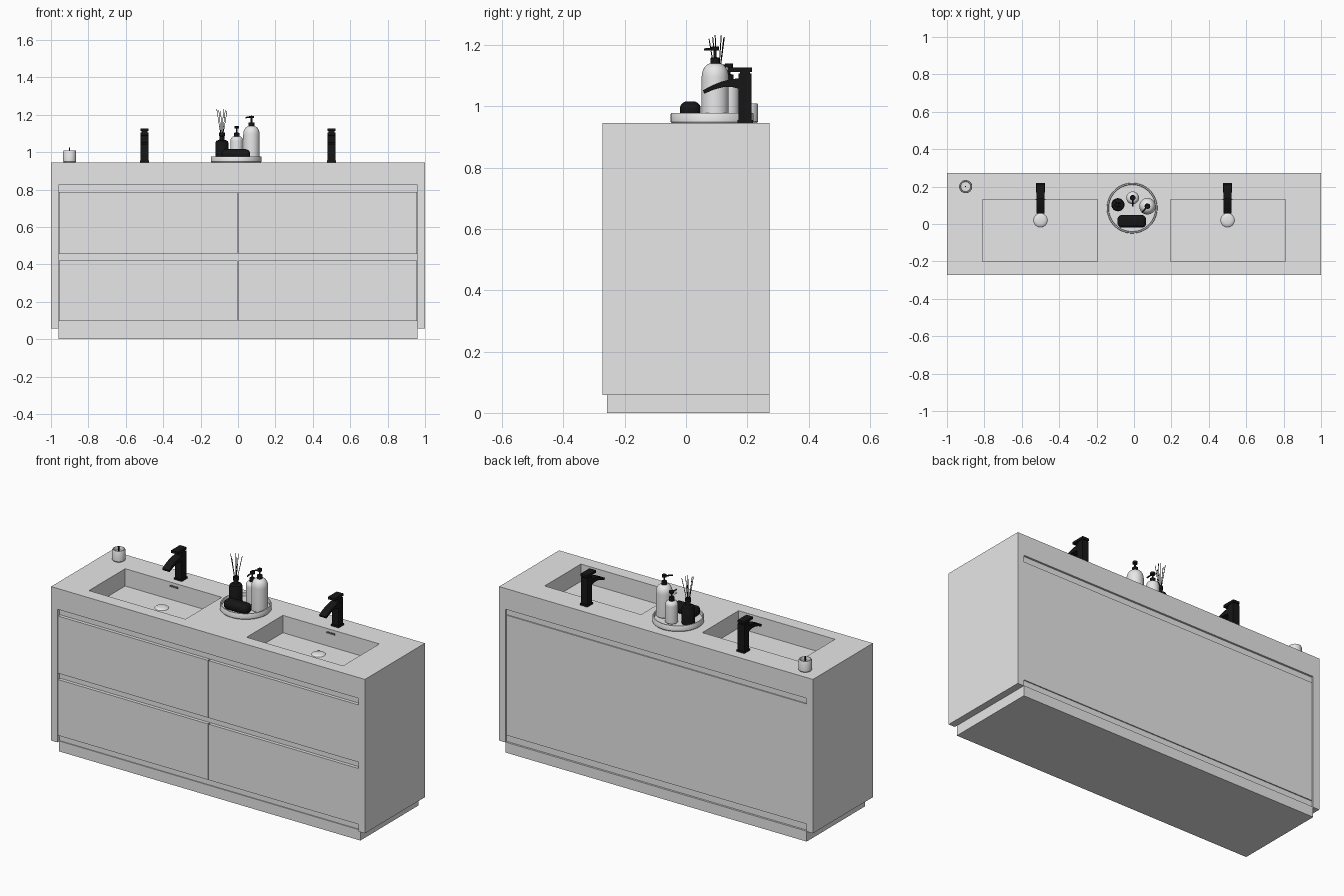
import bpy, bmesh, math
from mathutils import Vector

if "Cube" in bpy.data.objects:
    bpy.data.objects.remove(bpy.data.objects["Cube"])


def material(name, rgb):
    m = bpy.data.materials.new(name)
    m.diffuse_color = (*rgb, 1)
    m.use_nodes = True
    m.node_tree.nodes["Principled BSDF"].inputs["Base Color"].default_value = m.diffuse_color
    return m


WHITE = material("matt_white", (0.8, 0.8, 0.8))
BLACK = material("matt_black", (0.008, 0.008, 0.008))
DARK = material("overflow_grey", (0.12, 0.12, 0.12))


def finish(name, bm, mat, smooth=False):
    bmesh.ops.recalc_face_normals(bm, faces=bm.faces[:])
    me = bpy.data.meshes.new(name)
    bm.to_mesh(me)
    bm.free()
    me.materials.append(mat)
    ob = bpy.data.objects.new(name, me)
    bpy.context.collection.objects.link(ob)
    if smooth:
        bpy.ops.object.select_all(action='DESELECT')
        ob.select_set(True)
        bpy.context.view_layer.objects.active = ob
        bpy.ops.object.shade_smooth_by_angle(angle=math.radians(35))
    return ob


def box(name, x, y, z, mat=WHITE, bevel=0):
    bm = bmesh.new()
    bmesh.ops.create_cube(bm, size=1)
    for v in bm.verts:
        v.co = [(a + b) / 2 + c * (b - a) for (a, b), c in zip((x, y, z), v.co)]
    if bevel:
        bmesh.ops.bevel(bm, geom=bm.edges[:], offset=bevel, segments=5, profile=0.5, affect='EDGES')
    return finish(name, bm, mat, bevel > 0)


def lathe(name, profile, x, y, mat=WHITE, steps=40):
    """Spin (radius, z) points round a vertical axis."""
    bm = bmesh.new()
    vs = [bm.verts.new((r, 0, z)) for r, z in profile]
    es = [bm.edges.new(p) for p in zip(vs, vs[1:])]
    bmesh.ops.spin(bm, geom=vs + es, cent=(0, 0, 0), axis=(0, 0, 1), angle=2 * math.pi, steps=steps)
    bmesh.ops.remove_doubles(bm, verts=bm.verts[:], dist=1e-5)
    bmesh.ops.translate(bm, verts=bm.verts[:], vec=(x, y, 0))
    return finish(name, bm, mat, True)


def rod(name, a, b, r, mat=BLACK, sides=12):
    a, b = Vector(a), Vector(b)
    bm = bmesh.new()
    bmesh.ops.create_cone(bm, cap_ends=True, segments=sides, radius1=r, radius2=r, depth=(b - a).length)
    rot = Vector((0, 0, 1)).rotation_difference(b - a).to_matrix().to_4x4()
    bmesh.ops.transform(bm, matrix=rot, verts=bm.verts[:])
    bmesh.ops.translate(bm, verts=bm.verts[:], vec=(a + b) / 2)
    return finish(name, bm, mat, True)


def extrude_x(name, yz, x0, x1, mat):
    bm = bmesh.new()
    f = bm.faces.new([bm.verts.new((x0, y, z)) for y, z in yz])
    g = bmesh.ops.extrude_face_region(bm, geom=[f])["geom"]
    bmesh.ops.translate(bm, verts=[v for v in g if isinstance(v, bmesh.types.BMVert)], vec=(x1 - x0, 0, 0))
    return finish(name, bm, mat)


F, B, TOP = -0.273, 0.273, 0.945

# Cabinet: plinth, carcass, end panels, back panel
box("plinth", (-0.96, 0.96), (-0.257, B), (0, 0.06))
box("carcass", (-0.962, 0.962), (-0.252, 0.262), (0.058, 0.83))
box("back_panel", (-0.957, 0.957), (0.26, 0.268), (0.098, 0.79))
for s, side in ((-1, "left"), (1, "right")):
    box(side + "_end_panel", sorted((s * 0.96, s)), (F, B), (0.058, 0.825))
    # Drawer fronts in two rows
    for row, z in (("lower", (0.098, 0.42)), ("upper", (0.456, 0.786))):
        box(f"{side}_{row}_drawer", sorted((s * 0.003, s * 0.957)), (F + 0.002, -0.25), z)

# Countertop with two rectangular basins
counter = box("countertop", (-1, 1), (F, B), (0.825, TOP))
for s in (-1, 1):
    cutter = box("basin_cutter", sorted((s * 0.195, s * 0.81)), (-0.2, 0.13), (0.845, 1.0))
    mod = counter.modifiers.new("basin", 'BOOLEAN')
    mod.object, mod.operation, mod.solver = cutter, 'DIFFERENCE', 'EXACT'
    bpy.context.view_layer.objects.active = counter
    bpy.ops.object.modifier_apply(modifier=mod.name)
    bpy.data.objects.remove(cutter)

# Drains, overflow slots and taps
for s, side in ((-1, "left"), (1, "right")):
    cx = s * 0.5
    lathe(side + "_drain", [(0, 0.854), (0.02, 0.853), (0.032, 0.85), (0.037, 0.845)], cx, 0.02)
    box(side + "_overflow_slot", (cx - 0.027, cx + 0.027), (0.127, 0.132), (0.918, 0.928), DARK)
    box(side + "_tap_base", (cx - 0.024, cx + 0.024), (0.168, 0.218), (TOP, 0.955), BLACK)
    box(side + "_tap_column", (cx - 0.021, cx + 0.021), (0.172, 0.213), (0.95, 1.106), BLACK)
    box(side + "_tap_neck", (cx - 0.017, cx + 0.017), (0.176, 0.209), (1.1, 1.114), BLACK)
    box(side + "_tap_lever", (cx - 0.021, cx + 0.021), (0.135, 0.215), (1.112, 1.126), BLACK)
    extrude_x(side + "_tap_spout",
              [(0.18, 1.092), (0.145, 1.088), (0.115, 1.08), (0.085, 1.068), (0.055, 1.052),
               (0.06, 1.041), (0.09, 1.054), (0.12, 1.062), (0.15, 1.063), (0.18, 1.055)],
              cx - 0.022, cx + 0.022, BLACK)

# Round tray with raised rim
lathe("tray", [(0, TOP), (0.132, TOP), (0.135, 0.949), (0.135, 0.975), (0.133, 0.978), (0.127, 0.978),
               (0.125, 0.974), (0.125, 0.96), (0, 0.96)], -0.01, 0.085, steps=64)


# Pump bottles
def pump_bottle(name, x, y, r, shoulder, top, nozzle):
    z0, h = 0.96, top - shoulder
    prof = [(0, z0), (r - 0.004, z0), (r, z0 + 0.004)]
    for i in range(7):
        a = i / 6 * math.pi / 2
        prof.append((0.013 + (r - 0.013) * math.cos(a), shoulder + h * math.sin(a)))
    prof += [(0.013, top + 0.004), (0, top + 0.004)]
    lathe(name, prof, x, y)
    lathe(name + "_collar", [(0, top), (0.015, top), (0.015, top + 0.018), (0.005, top + 0.02),
                             (0.005, top + 0.042), (0.013, top + 0.042), (0.013, top + 0.054),
                             (0, top + 0.055)], x, y, BLACK, 24)
    z = top + 0.048
    rod(name + "_nozzle", (x, y, z), (x + nozzle[0], y + nozzle[1], z - 0.003), 0.004)


pump_bottle("large_pump_bottle", 0.072, 0.095, 0.044, 1.095, 1.14, (-0.03, -0.034))
pump_bottle("small_pump_bottle", -0.007, 0.14, 0.034, 1.06, 1.085, (0, -0.045))

# Reed diffuser
dx, dy = -0.086, 0.103
lathe("diffuser_bottle", [(0, 0.96), (0.032, 0.96), (0.035, 0.964), (0.035, 1.05), (0.031, 1.06), (0.015, 1.066),
                          (0.013, 1.072), (0.013, 1.085), (0.016, 1.086), (0.016, 1.104), (0, 1.104)],
      dx, dy, BLACK)
for i, (ox, oy) in enumerate(((-0.028, -0.008), (-0.017, 0.022), (-0.006, -0.028),
                              (0.008, 0.012), (0.018, -0.016), (0.027, 0.02))):
    rod(f"diffuser_reed_{i + 1}", (dx + ox * 0.2, dy + oy * 0.2, 1.09),
        (dx + ox, dy + oy, 1.232 - 0.006 * (i % 3)), 0.0016, BLACK, 6)

# Rolled black cloth
box("rolled_cloth", (-0.088, 0.065), (-0.02, 0.048), (0.96, 1.016), BLACK, 0.024)

# Candle jar
lathe("candle_jar", [(0, TOP), (0.031, TOP), (0.035, 0.95), (0.035, 1.003), (0.032, 1.009), (0.028, 1.009),
                     (0.026, 1.004), (0.026, 0.99), (0, 0.99)], -0.9, 0.2)
rod("candle_wick", (-0.9, 0.2, 0.985), (-0.9, 0.2, 1.024), 0.003, BLACK, 8)
